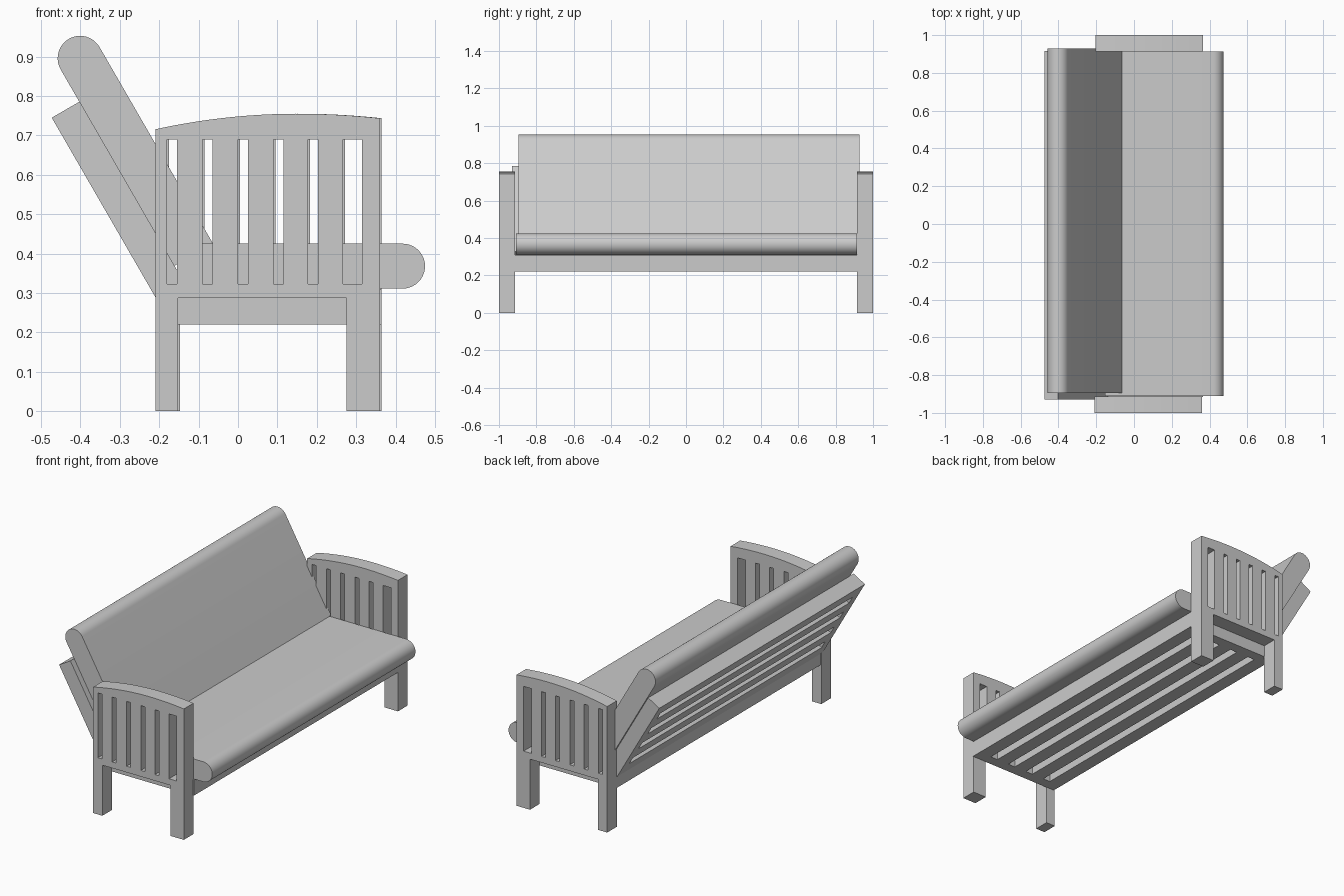
import bpy, bmesh, math
from mathutils import Matrix

if "Cube" in bpy.data.objects:
    bpy.data.objects.remove(bpy.data.objects["Cube"])

grey = bpy.data.materials.new("light grey")
grey.use_nodes = True
COLOUR = (0.6, 0.6, 0.6, 1)
grey.diffuse_color = COLOUR
grey.node_tree.nodes["Principled BSDF"].inputs["Base Color"].default_value = COLOUR

UPRIGHT = Matrix.Rotation(math.radians(90), 4, 'X')


def rect(x0, x1, y0, y1):
    return [(x0, y0), (x1, y0), (x1, y1), (x0, y1)]


def extrude(name, loops, depth, matrix):
    """Extrude an outline (first loop) with holes (other loops), centred on its plane."""
    curve = bpy.data.curves.new(name, 'CURVE')
    curve.dimensions = '2D'
    curve.fill_mode = 'BOTH'
    curve.extrude = depth / 2
    for loop in loops:
        spline = curve.splines.new('POLY')
        spline.points.add(len(loop) - 1)
        for point, (x, y) in zip(spline.points, loop):
            point.co = (x, y, 0, 1)
        spline.use_cyclic_u = True
    helper = bpy.data.objects.new(name + " outline", curve)
    bpy.context.scene.collection.objects.link(helper)
    bpy.context.view_layer.update()
    mesh = bpy.data.meshes.new_from_object(
        helper.evaluated_get(bpy.context.evaluated_depsgraph_get()))
    bpy.data.objects.remove(helper)
    bpy.data.curves.remove(curve)

    bm = bmesh.new()
    bm.from_mesh(mesh)
    bmesh.ops.remove_doubles(bm, verts=bm.verts, dist=0.0001)
    bmesh.ops.transform(bm, matrix=matrix, verts=bm.verts)
    bmesh.ops.recalc_face_normals(bm, faces=bm.faces)
    bm.to_mesh(mesh)
    bm.free()
    mesh.materials.clear()
    mesh.materials.append(grey)
    mesh.shade_smooth()
    mesh.set_sharp_from_angle(angle=math.radians(30))
    mesh.name = name
    obj = bpy.data.objects.new(name, mesh)
    bpy.context.scene.collection.objects.link(obj)
    return obj


# Slatted arms: two legs, a panel with an arched top, six slots
def arch(x):
    bend = 0.305 if x < 0.15 else 0.26
    return 0.755 - bend * (x - 0.15) ** 2


LEFT, RIGHT = -0.21, 0.36
arm_outline = [(LEFT, 0), (-0.152, 0), (-0.152, 0.287), (0.275, 0.287), (0.275, 0), (RIGHT, 0)]
for i in range(25):
    x = RIGHT + (LEFT - RIGHT) * i / 24
    arm_outline.append((x, arch(x)))
slots = [rect(x, x + 0.025, 0.322, 0.69) for x in (-0.18, -0.09, 0, 0.09, 0.178)]
slots.append(rect(0.267, 0.315, 0.322, 0.69))
for name, y, shift in (("front_arm", -0.957, 0), ("rear_arm", 0.957, 0.005)):
    extrude(name, [arm_outline] + slots, 0.086, Matrix.Translation((shift, y, 0)) @ UPRIGHT)


# Slatted frames under the seat and behind the backrest
def slatted_frame(name, length, y0, y1, thickness, matrix, gaps=4, gap=0.045, margin=0.06):
    slat = (length - gaps * gap) / (gaps + 1)
    loops = [rect(-length / 2, length / 2, y0, y1)]
    for i in range(gaps):
        x = -length / 2 + slat + i * (slat + gap)
        loops.append(rect(x, x + gap, y0 + margin, y1 - margin))
    extrude(name, loops, thickness, matrix)


slatted_frame("seat_frame", 0.568, -0.916, 0.916, 0.09, Matrix.Translation((0.08, 0, 0.265)))
slatted_frame("back_frame", 0.53, -0.93, 0.915, 0.082,
              Matrix.Translation((-0.305, 0, 0.536)) @ Matrix.Rotation(math.radians(240), 4, 'Y'))


# Cushions: long slabs with one rounded edge
def cushion(name, base, length, angle, y0, y1, radius=0.057):
    outline = [(0, radius), (0, -radius)]
    for i in range(21):
        a = math.pi * (i / 20 - 0.5)
        outline.append((length + radius * math.cos(a), radius * math.sin(a)))
    place = Matrix.Translation((base[0], (y0 + y1) / 2, base[1])) @ UPRIGHT
    extrude(name, [outline], y1 - y0, place @ Matrix.Rotation(math.radians(angle), 4, 'Z'))


cushion("seat_cushion", (-0.153, 0.368), 0.571, 0, -0.91, 0.914)
cushion("back_cushion", (-0.113, 0.397), 0.576, 120, -0.896, 0.928)
